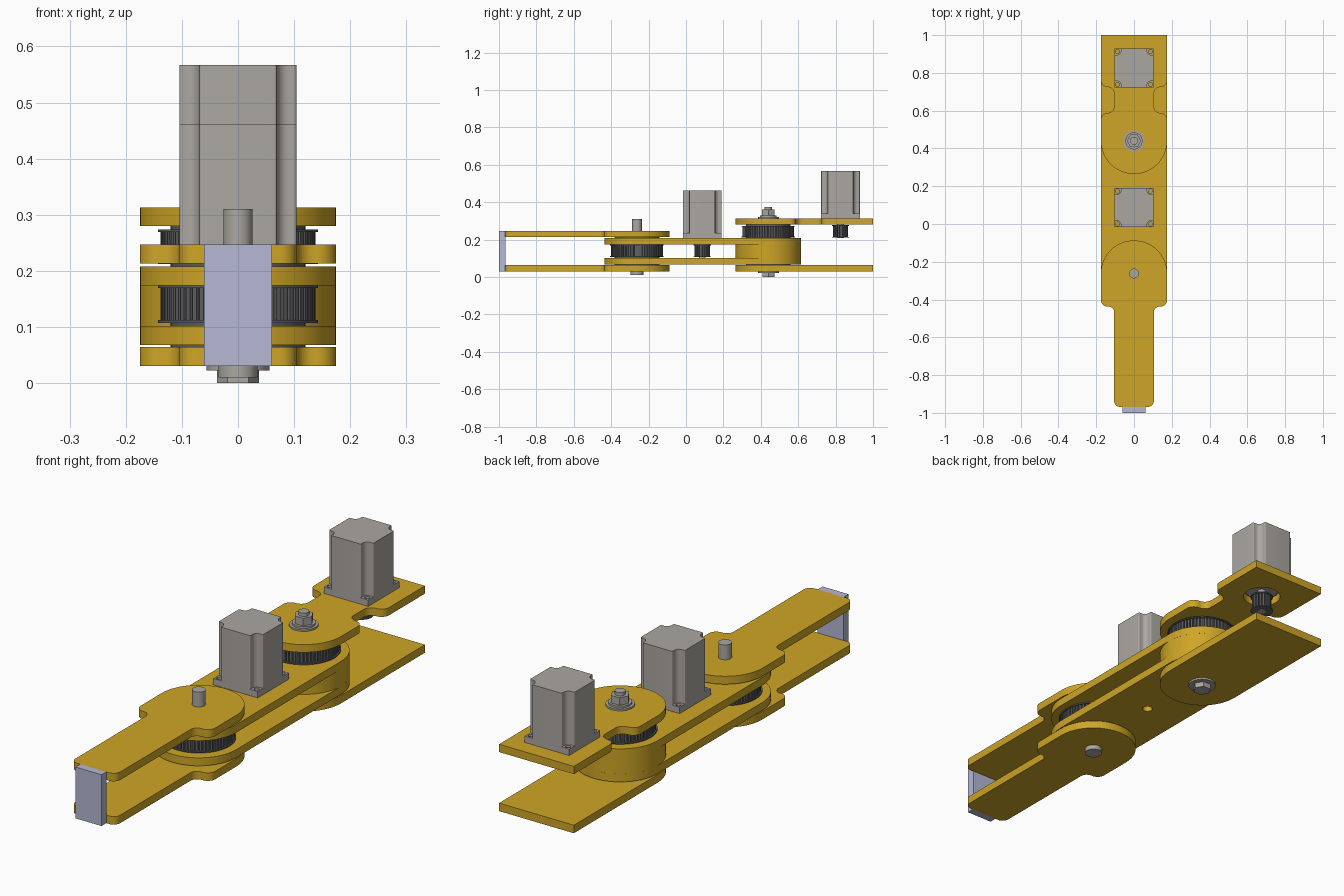
import bpy, math
from mathutils import Vector

if "Cube" in bpy.data.objects:
    bpy.data.objects.remove(bpy.data.objects["Cube"])


def material(name, rgb):
    m = bpy.data.materials.new(name)
    m.diffuse_color = (*rgb, 1)
    m.use_nodes = True
    m.node_tree.nodes["Principled BSDF"].inputs["Base Color"].default_value = m.diffuse_color
    return m


GOLD = material("gold_plate", (0.62, 0.38, 0.02))
LAVENDER = material("lavender_block", (0.46, 0.48, 0.66))
DARK = material("dark_steel", (0.12, 0.12, 0.12))
STEEL = material("motor_grey", (0.41, 0.39, 0.36))


def circle(x, y, r, n=64, turn=0.0):
    return [(x + r * math.cos(turn + 2 * math.pi * i / n),
             y + r * math.sin(turn + 2 * math.pi * i / n)) for i in range(n)]


def rounded(points):
    """Polygon from (x, y, radius) corners, each replaced by an arc."""
    out = []
    for i, (x, y, r) in enumerate(points):
        p = Vector((x, y))
        if r == 0:
            out.append((x, y))
            continue
        a = (Vector(points[i - 1][:2]) - p).normalized()
        b = (Vector(points[(i + 1) % len(points)][:2]) - p).normalized()
        half = a.angle(b) / 2
        c = p + (a + b).normalized() * r / math.sin(half)
        t = r / math.tan(half)
        u, v = p + a * t - c, p + b * t - c
        steps = 24 if r > 0.1 else 8
        sweep = u.angle(v)
        for k in range(steps + 1):
            f = k / steps
            q = (u * math.sin((1 - f) * sweep) + v * math.sin(f * sweep)) / math.sin(sweep)
            out.append(tuple(c + q))
    return out


def mirrored(right):
    """Close a right-hand profile with its mirror image in x."""
    return rounded(right + [(-x, y, r) for x, y, r in reversed(right)])


def extrude(name, outline, z0, z1, mat, holes=()):
    cu = bpy.data.curves.new(name, 'CURVE')
    cu.dimensions = '2D'
    cu.fill_mode = 'BOTH'
    cu.extrude = (z1 - z0) / 2
    for loop in (outline, *holes):
        s = cu.splines.new('POLY')
        s.points.add(len(loop) - 1)
        for pt, (x, y) in zip(s.points, loop):
            pt.co = (x, y, 0, 1)
        s.use_cyclic_u = True
    ob = bpy.data.objects.new(name, cu)
    ob.location.z = (z0 + z1) / 2
    bpy.context.collection.objects.link(ob)
    bpy.ops.object.select_all(action='DESELECT')
    ob.select_set(True)
    bpy.context.view_layer.objects.active = ob
    bpy.ops.object.convert(target='MESH')
    ob = bpy.context.object
    ob.data.materials.clear()
    ob.data.materials.append(mat)
    bpy.ops.object.shade_smooth_by_angle(angle=math.radians(25))
    return ob


def pulley(name, y, r, teeth, z0, z1):
    pitch = 2 * math.pi / teeth
    prof = []
    for i in range(teeth):
        for f, d in ((0, 0), (0.6, 0), (0.68, 0.007), (0.92, 0.007)):
            a = (i + f) * pitch
            prof.append(((r - d) * math.cos(a), y + (r - d) * math.sin(a)))
    extrude(name + "_teeth", prof, z0, z1, DARK)
    for tag, a, b in (("lower", z0, z0 + 0.005), ("upper", z1 - 0.005, z1)):
        extrude(f"{name}_{tag}_flange", circle(0, y, r + 0.005), a, b, DARK)


def motor(name, y, z):
    h, n = 0.104, 0.035
    screws = [circle(sx * 0.087, y + sy * 0.087, 0.011, 16) for sx in (-1, 1) for sy in (-1, 1)]
    square = [(h, y - h), (h, y + h), (-h, y + h), (-h, y - h)]
    extrude(name + "_flange", square, z, z + 0.027, STEEL, screws)
    body = mirrored([(h - n, y - h, 0.004), (h - n, y - h + n, 0.022), (h, y - h + n, 0.004),
                     (h, y + h - n, 0.004), (h - n, y + h - n, 0.022), (h - n, y + h, 0.004)])
    extrude(name + "_body", body, z + 0.027, z + 0.254, STEEL)
    extrude(name + "_boss", circle(0, y, 0.066), z - 0.008, z, STEEL)
    extrude(name + "_shaft", circle(0, y, 0.018, 32), z - 0.105, z, STEEL)


W, N = 0.175, 0.105           # wide and narrow half widths of the plates
ELBOW, SHOULDER = -0.262, 0.44
M1, M2 = 0.826, 0.087         # motor axes

# forearm plates and end block
forearm = mirrored([(N, -0.968, 0.03), (N, -0.437, 0.03), (W, -0.437, 0.035), (W, ELBOW + W, W - 0.0005)])
for tag, z0, z1 in (("lower", 0.03, 0.064), ("upper", 0.213, 0.247)):
    extrude(f"forearm_{tag}_plate", forearm, z0, z1, GOLD)
extrude("forearm_end_block", [(-0.061, -1), (0.061, -1), (0.061, -0.966), (-0.061, -0.966)], 0.03, 0.247, LAVENDER)

# middle link plates joined by a round hub at the shoulder
link = mirrored([(W, ELBOW - W, W - 0.0005), (W, SHOULDER + W, W - 0.0005)])
extrude("link_lower_plate", link, 0.068, 0.102, GOLD, [circle(0, M2, 0.02, 32)])
extrude("link_upper_plate", link, 0.174, 0.208, GOLD, [circle(0, M2, 0.076)])
extrude("shoulder_hub", circle(0, SHOULDER, W, 96), 0.102, 0.174, GOLD)

# base plates: the upper one is waisted, the lower one is plain
front = (W, SHOULDER - W, W - 0.0005)
extrude("base_lower_plate", mirrored([front, (W, 1, 0)]), 0.03, 0.064, GOLD)
waisted = mirrored([front, (W, 0.588, 0.035), (N, 0.588, 0.035), (N, 0.725, 0.035), (W, 0.725, 0.035), (W, 1, 0)])
extrude("base_upper_plate", waisted, 0.28, 0.313, GOLD, [circle(0, M1, 0.076)])

# motors and belt pulleys
motor("base_motor", M1, 0.313)
motor("link_motor", M2, 0.208)
pulley("base_small_pulley", M1, 0.041, 20, 0.21, 0.279)
pulley("link_small_pulley", M2, 0.041, 20, 0.106, 0.174)
pulley("shoulder_pulley", SHOULDER, 0.138, 60, 0.212, 0.274)
pulley("elbow_pulley", ELBOW, 0.138, 60, 0.107, 0.174)

# thin bearing discs in the gaps of both joints
for name, y, z0, z1 in (("shoulder_lower", SHOULDER, 0.064, 0.068), ("shoulder_middle", SHOULDER, 0.208, 0.212),
                        ("shoulder_upper", SHOULDER, 0.274, 0.28), ("elbow_lower", ELBOW, 0.064, 0.068),
                        ("elbow_middle", ELBOW, 0.102, 0.107), ("elbow_upper", ELBOW, 0.208, 0.213)):
    extrude(name + "_bearing", circle(0, y, 0.12), z0, z1, DARK)

# elbow pin
extrude("elbow_pin_head", circle(0, ELBOW, 0.035), 0.01, 0.03, STEEL)
extrude("elbow_pin", circle(0, ELBOW, 0.026), 0.03, 0.31, STEEL)

# shoulder bolt with washers and hex nut
extrude("shoulder_bolt", circle(0, SHOULDER, 0.021, 32), 0.01, 0.374, STEEL)
extrude("bolt_lower_washer", circle(0, SHOULDER, 0.056), 0.022, 0.03, STEEL)
extrude("bolt_hex_head", circle(0, SHOULDER, 0.037, 6), 0.0, 0.022, STEEL)
extrude("bolt_upper_washer", circle(0, SHOULDER, 0.056), 0.313, 0.32, STEEL)
extrude("nut_collar", circle(0, SHOULDER, 0.045), 0.32, 0.328, STEEL)
extrude("hex_nut", circle(0, SHOULDER, 0.038, 6), 0.328, 0.36, STEEL)
